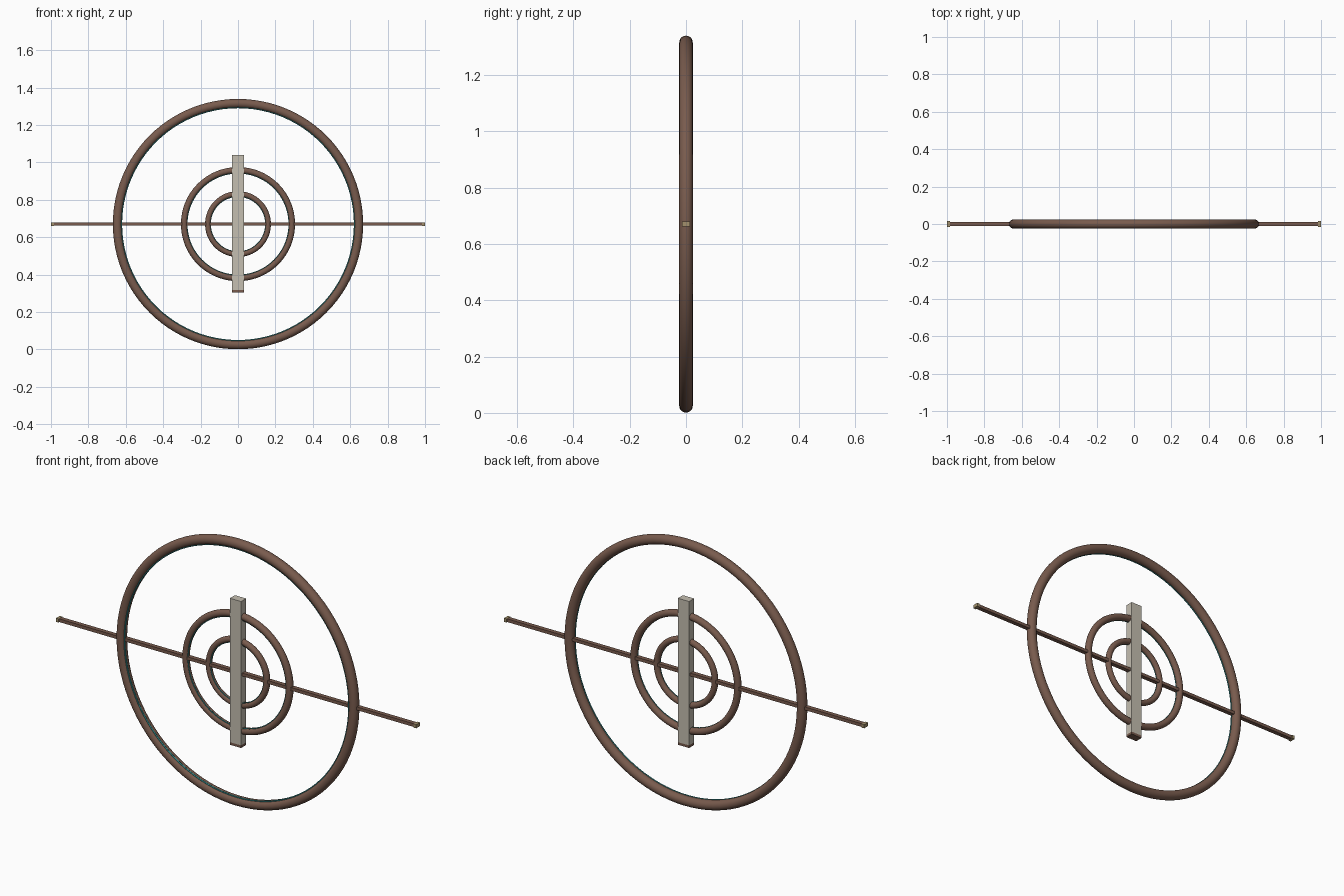
import bpy
from math import pi

cube = bpy.data.objects.get("Cube")
if cube:
    bpy.data.objects.remove(cube, do_unlink=True)

CENTRE_Z = 0.67


def make_material(name, rgb):
    mat = bpy.data.materials.new(name)
    mat.use_nodes = True
    mat.diffuse_color = (*rgb, 1)
    mat.node_tree.nodes["Principled BSDF"].inputs["Base Color"].default_value = (*rgb, 1)
    return mat


brown = make_material("brown", (0.19, 0.105, 0.075))
stone = make_material("pale_stone", (0.56, 0.52, 0.44))
teal = make_material("teal", (0.03, 0.23, 0.23))
tan = make_material("tan", (0.36, 0.28, 0.15))


def add_ring(name, major, minor, mat, y=0, sides=20):
    bpy.ops.mesh.primitive_torus_add(
        location=(0, y, CENTRE_Z), rotation=(pi / 2, 0, 0), major_segments=96,
        minor_segments=sides, major_radius=major, minor_radius=minor)
    ring = bpy.context.object
    ring.name = name
    ring.data.materials.append(mat)
    bpy.ops.object.shade_smooth()


def add_box(name, low, high, mat):
    bpy.ops.mesh.primitive_cube_add(size=1, location=[(a + b) / 2 for a, b in zip(low, high)])
    box = bpy.context.object
    box.name = name
    box.scale = [b - a for a, b in zip(low, high)]
    bpy.ops.object.transform_apply(location=False, rotation=False, scale=True)
    box.data.materials.append(mat)


# Concentric tubes, each with a thin teal line on its front inner side
for label, major, minor in (("outer", 0.645, 0.024),
                            ("middle", 0.288, 0.017),
                            ("inner", 0.161, 0.015)):
    add_ring(label + "_ring", major, minor, brown)
    add_ring(label + "_ring_line", major - minor * 0.9, minor * 0.16, teal,
             y=-minor * 0.4, sides=8)

# Upright post with a brown foot
add_box("post", (-0.031, -0.02, 0.318), (0.031, 0.02, 1.04), stone)
add_box("post_foot", (-0.031, -0.02, 0.305), (0.031, 0.02, 0.318), brown)

# Crossbar with a tan tip on each end
add_box("crossbar", (-0.985, -0.011, CENTRE_Z - 0.008), (0.985, 0.011, CENTRE_Z + 0.008), brown)
for side, x in (("right", -0.9925), ("left", 0.9925)):
    add_box(side + "_tip", (x - 0.0075, -0.015, CENTRE_Z - 0.009),
            (x + 0.0075, 0.015, CENTRE_Z + 0.009), tan)
